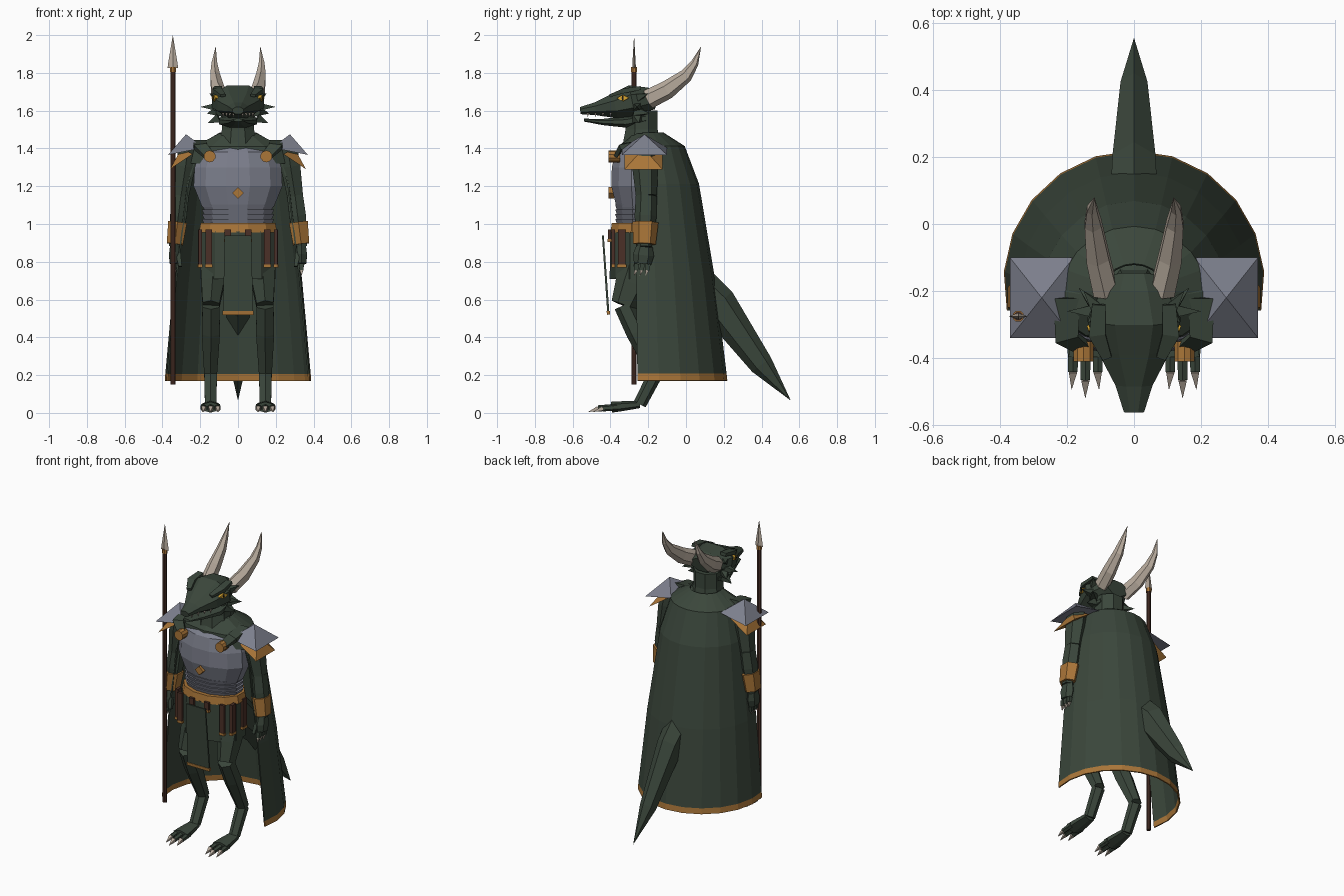
import bpy, bmesh
from math import sin, cos, pi, radians
from mathutils import Vector

cube = bpy.data.objects.get("Cube")
if cube:
    bpy.data.objects.remove(cube)


def make_material(name, *rgb):
    mat = bpy.data.materials.new(name)
    mat.use_nodes = True
    mat.diffuse_color = (*rgb, 1)
    mat.node_tree.nodes["Principled BSDF"].inputs["Base Color"].default_value = (*rgb, 1)
    return mat


green = make_material("dark green", .043, .062, .044)
steel = make_material("steel", .2, .21, .26)
gold = make_material("gold", .4, .18, .04)
leather = make_material("brown leather", .07, .03, .02)
bone = make_material("bone", .48, .41, .34)
yellow = make_material("eye yellow", .65, .36, .03)
black = make_material("black", .01, .01, .01)


def finish(name, bm, materials, paired=False):
    """Turn the bmesh into an object, mirrored across the middle if paired."""
    bmesh.ops.recalc_face_normals(bm, faces=bm.faces)
    mesh = bpy.data.meshes.new(name)
    bm.to_mesh(mesh)
    bm.free()
    for mat in materials:
        mesh.materials.append(mat)
    part = bpy.data.objects.new(name, mesh)
    bpy.context.collection.objects.link(part)
    if paired:
        part.modifiers.new("other side", "MIRROR").use_mirror_merge = False
    return part


def tube(name, path, widths, mat, sides=6, depth=1.0, paired=False, diamond=False):
    """Loft a polygon along a path; a zero width closes to a point."""
    bm = bmesh.new()
    points = [Vector(p) for p in path]
    last = len(points) - 1
    turn, grow = (0, 1) if diamond else (pi / sides, 1 / cos(pi / sides))
    loops = []
    for i, (point, width) in enumerate(zip(points, widths)):
        along = (points[min(i + 1, last)] - points[max(i - 1, 0)]).normalized()
        side = Vector((0, 1, 0)) if abs(along.x) > .8 else Vector((1, 0, 0))
        side = (side - along * side.dot(along)).normalized()
        up = along.cross(side) * depth
        angles = [turn + 2 * pi * j / sides for j in range(sides)] if width else [0]
        loops.append([bm.verts.new(point + (side * cos(a) + up * sin(a)) * width * grow)
                      for a in angles])
    for a, b in zip(loops, loops[1:]):
        for j in range(sides):
            k = (j + 1) % sides
            corners = [a[j % len(a)], a[k % len(a)], b[k % len(b)], b[j % len(b)]]
            bm.faces.new(list(dict.fromkeys(corners)))
    for end in (loops[0], loops[-1]):
        if len(end) > 2:
            bm.faces.new(end)
    return finish(name, bm, [mat], paired)


def spike(name, base, tip, width, mat=green, paired=True):
    return tube(name, [base, tip], [width, 0], mat, sides=4, paired=paired)


def pyramid(name, centre, half_x, half_y, slope, height, mat):
    """Four-sided shoulder plate whose base drops away from the body."""
    bm = bmesh.new()
    centre = Vector(centre)
    base = [bm.verts.new(centre + Vector((half_x * sx, half_y * sy, -slope * half_x * sx)))
            for sx, sy in ((1, 1), (-1, 1), (-1, -1), (1, -1))]
    apex = bm.verts.new(centre + Vector((0, 0, height)))
    bm.faces.new(base)
    for i in range(4):
        bm.faces.new((base[i - 1], base[i], apex))
    finish(name, bm, [mat], paired=True)


def midline(ys, zs):
    return [(0, y, z) for y, z in zip(ys, zs)]


def column(y, *heights):
    return [(0, y, z) for z in heights]


# Torso armour with overlapping waist bands
body_y = -.25
tube("breastplate", column(body_y, 1.09, 1.2, 1.3, 1.38, 1.42), [.19, .235, .23, .2, .13],
     steel, sides=12, depth=.62)
for band in range(4):
    bottom = 1 + band * .025
    tube("waist_band", column(body_y, bottom, bottom + .027), [.178, .192], steel, sides=12, depth=.65)
tube("belt", column(body_y, .955, 1.005), [.208, .198], gold, sides=12, depth=.72)
tube("skirt", column(body_y, .96, .71), [.195, .198], green, sides=10, depth=.74)
tube("shoulders", column(-.235, 1.32, 1.41, 1.48), [.25, .23, .1], green, sides=10, depth=.5)
tube("chest_diamond", midline((-.38, -.41), (1.165, 1.165)), [.03, .03], gold, sides=4, diamond=True)

# Loincloth with hem
cloth_top, cloth_hem, cloth_end = midline((-.44, -.412, -.41), (.94, .54, .52))
tube("front_cloth", [cloth_top, cloth_hem], [.07, .08], green, sides=4, depth=.07)
tube("front_cloth_hem", [cloth_hem, cloth_end], [.083, .083], gold, sides=4, depth=.1)

# Cape: open arc that widens as it falls, with a gold hem
PANELS = 12


def cape_row(bm, fall, shrink=1.0, lift=0.0):
    centre_y = -.21 + .04 * fall
    half_width = shrink * (.215 + .17 * fall ** .6)
    back = shrink * (.225 * fall ** .6 - .01 - centre_y)
    angles = [radians(-13 + 206 * j / PANELS) for j in range(PANELS + 1)]
    return [bm.verts.new((half_width * cos(a), centre_y + back * sin(a), 1.41 - 1.24 * fall + lift))
            for a in angles]


bm = bmesh.new()
rows = [cape_row(bm, 0, shrink=.45, lift=.07)] + [cape_row(bm, fall) for fall in (0, .16, .57, .97, 1)]
for upper, lower in zip(rows, rows[1:]):
    for j in range(PANELS):
        panel = bm.faces.new((upper[j], upper[j + 1], lower[j + 1], lower[j]))
        panel.material_index = int(lower is rows[-1])
cape = finish("cape", bm, [green, gold])
cloth = cape.modifiers.new("cloth thickness", "SOLIDIFY")
cloth.thickness = .008
cloth.offset = 0

# Neck, head and open jaw
tube("neck", column(-.235, 1.42, 1.5, 1.6), [.1, .085, .085], green, sides=8)
tube("upper_head", midline((-.155, -.2, -.285, -.375, -.48, -.56), (1.65, 1.66, 1.65, 1.625, 1.61, 1.6)),
     [.07, .1, .138, .108, .055, .03], green, sides=8, depth=.62)
tube("lower_jaw", midline((-.21, -.32, -.44, -.54), (1.56, 1.54, 1.54, 1.55)),
     [.09, .1, .055, .025], green, sides=8, depth=.3)
for i in range(4):
    x, y = .025 + i * .018, -.52 + i * .04
    spike("teeth", (x, y, 1.588), (x, y, 1.566), .006, bone)

# Horns, frill spikes, brows and eyes
tube("horns", [(.085, -.2, 1.66), (.108, -.1, 1.71), (.122, 0, 1.785), (.125, .045, 1.85), (.118, .08, 1.94)],
     [.036, .034, .025, .015, 0], bone, depth=1.25, paired=True)
ear = Vector((.1, -.26, 1.62))
for out, back, rise in ((.1, 0, 0), (.06, .01, -.085), (.065, .07, -.035), (.05, .06, .07)):
    reach = Vector((out, back, rise))
    root = ear + Vector((0, 0, rise * .7))
    spike("frill_spikes", root, ear + reach, .024)
tube("brows", [(.08, -.4, 1.68), (.11, -.33, 1.705), (.105, -.24, 1.72)], [.014, .025, .02],
     green, sides=4, depth=.5, paired=True)
eye_root, eye_front = Vector((.1, -.325, 1.665)), Vector((.13, -.335, 1.667))
gaze = (eye_front - eye_root).normalized()
tube("eyes", [eye_root, eye_front], [.034, .034], yellow, sides=4, depth=.5, paired=True, diamond=True)
tube("pupils", [eye_front, eye_front + gaze * .003], [.006, .006], black,
     sides=4, depth=2.3, paired=True, diamond=True)

# Tail with ridge spikes
tube("tail", midline((-.14, .17, .4, .555), (.85, .575, .255, .065)), [.08, .064, .04, 0], green, depth=1.35)
for y, z in ((.265, .5), (.415, .27)):
    spike("tail_spike", (0, y, z), (0, y + .035, z + .015), .012, paired=False)

# Spear
spear = Vector((-.345, -.275, 0))


def on_spear(*heights):
    return [spear + Vector((0, 0, z)) for z in heights]


tube("spear_shaft", on_spear(.15, 1.83), [.013, .013], leather, sides=8)
tube("spear_collar", on_spear(1.805, 1.83), [.016, .016], gold, sides=8)
tube("spear_head", on_spear(1.825, 1.85, 2), [.028, .025, 0], bone, sides=4, depth=.35, diamond=True)

# Shoulder plates and cape clasps
pyramid("pauldrons", (.275, -.22, 1.385), .095, .12, .2, .09, steel)
pyramid("pauldron_trims", (.3, -.225, 1.33), .06, .1, .67, .07, gold)
clasp = Vector((.15, -.41, 1.358))
tube("clasps", [clasp, clasp + Vector((0, .06, 0))], [.03, .03], gold, sides=10, paired=True)
tube("clasp_straps", [(.15, -.37, 1.36), (.2, -.34, 1.41), (.2, -.22, 1.43)], [.025, .035, .04],
     green, sides=4, depth=.4, paired=True)

# Arms, bracers and clawed hands
shoulder, elbow, wrist = Vector((.262, -.22, 1.41)), Vector((.302, -.21, 1.15)), Vector((.336, -.22, .88))
knuckles = wrist - Vector((0, .01, .09))
tube("upper_arms", [shoulder, shoulder.lerp(elbow, .4), elbow], [.05, .052, .042], green, depth=1.15, paired=True)
tube("forearms", [elbow, elbow.lerp(wrist, .4), wrist], [.042, .044, .03], green, depth=1.15, paired=True)
tube("bracers", [elbow.lerp(wrist, .52), elbow.lerp(wrist, .95)], [.05, .043], gold, depth=1.2, paired=True)
tube("hands", [wrist, wrist.lerp(knuckles, .5), knuckles], [.024, .03, .025], green, depth=1.6, paired=True)
for offset in (-.03, 0, .03):
    finger = knuckles + Vector((0, offset, 0))
    nail = finger - Vector((0, .005, .035))
    tube("fingers", [finger, nail], [.013, .011], green, sides=4, paired=True)
    spike("finger_claws", nail, nail - Vector((0, .01, .03)), .009, bone)
thumb = wrist - Vector((.02, .03, .04))
tube("thumbs", [thumb, thumb - Vector((.01, .02, .065))], [.013, .009], green, sides=4, paired=True)

# Leather straps hanging from the belt
for x, y, low, width, depth in ((.055, -.405, .92, .017, .5), (.155, -.385, .785, .017, .5),
                                (.2, -.34, .785, .01, 2), (.203, -.23, .785, .01, 2)):
    strap_end = (x, y, low)
    tube("straps", [(x, y, .97), strap_end], [width, width], leather, sides=4, depth=depth, paired=True)
    tip = width + .002
    tube("strap_tips", [strap_end, (x, y, low - .016)], [tip, tip], gold, sides=4, depth=depth, paired=True)

# Backward-bent legs and three-toed feet
hip, knee = Vector((.125, -.24, .8)), Vector((.143, -.33, .57))
hock, ankle = Vector((.145, -.16, .21)), Vector((.145, -.245, .045))
toes = ankle - Vector((0, .15, .015))
tube("thighs", [hip, hip.lerp(knee, .5), knee], [.07, .06, .045], green, depth=1.3, paired=True)
tube("shins", [knee, knee.lerp(hock, .4), hock], [.045, .048, .034], green, paired=True)
tube("ankles", [hock, ankle], [.034, .03], green, paired=True)
tube("feet", [ankle, ankle.lerp(toes, .6), toes], [.034, .045, .05], green, depth=.5, paired=True)
for spread in (-1, 0, 1):
    root = toes + Vector((spread * .037, .03, 0))
    nail = root - Vector((0, .1 - .025 * abs(spread), .006))
    tube("toes", [root, nail], [.016, .014], green, paired=True)
    spike("toe_claws", nail, nail + Vector((spread * .004, -.055, -.02)), .012, bone)
